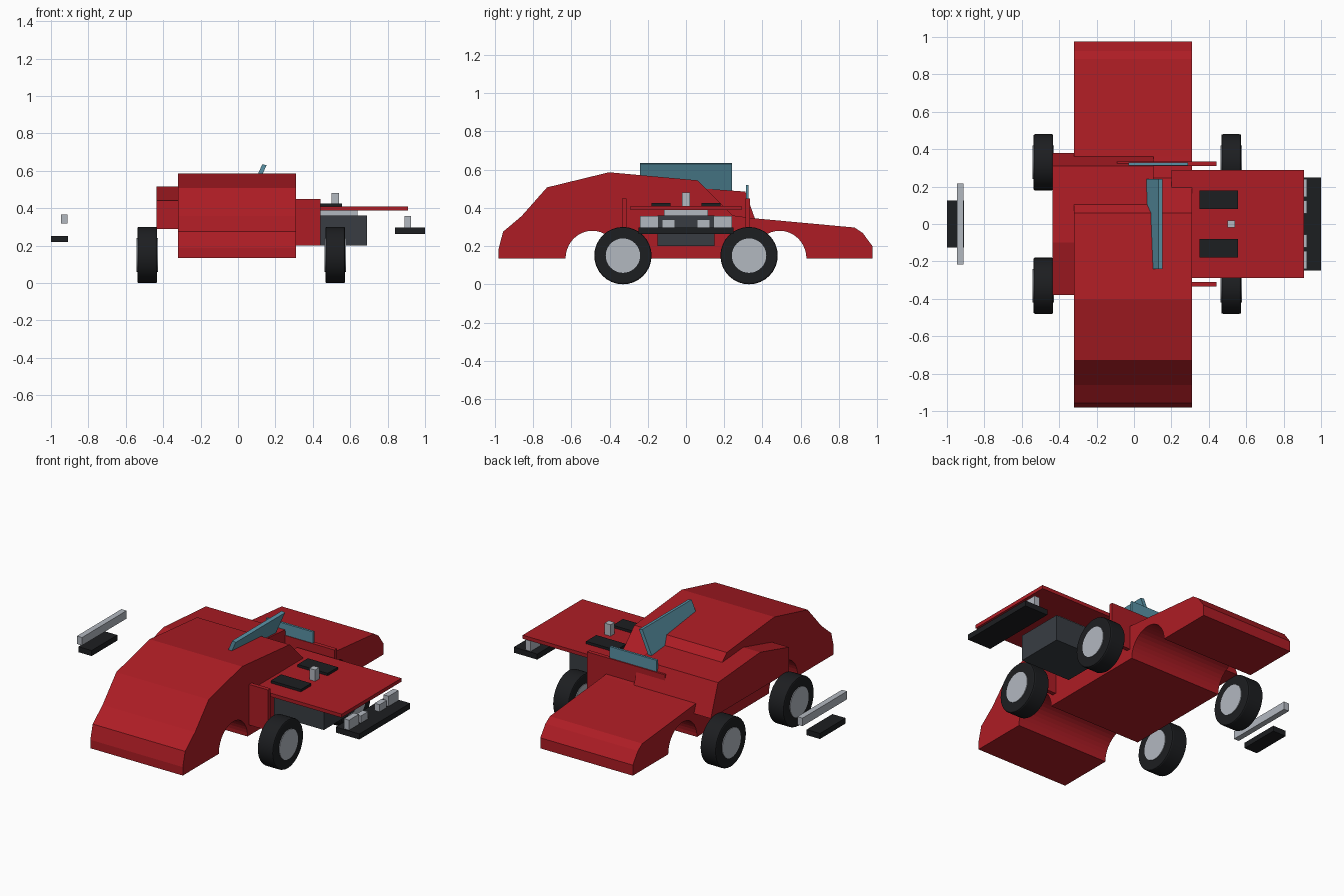
import bpy, bmesh, math
from mathutils import Matrix

if "Cube" in bpy.data.objects:
    bpy.data.objects.remove(bpy.data.objects["Cube"])


def material(name, rgb):
    m = bpy.data.materials.new(name)
    m.diffuse_color = (*rgb, 1)
    m.use_nodes = True
    m.node_tree.nodes["Principled BSDF"].inputs["Base Color"].default_value = m.diffuse_color
    return m


RED = material("red_paint", (0.42, 0.012, 0.018))
BLACK = material("black_rubber", (0.012, 0.013, 0.015))
DARK = material("dark_metal", (0.04, 0.046, 0.055))
SILVER = material("silver_metal", (0.45, 0.48, 0.53))
GLASS = material("blue_glass", (0.1, 0.29, 0.38))


def add(name, bm, mat):
    bmesh.ops.recalc_face_normals(bm, faces=bm.faces)
    me = bpy.data.meshes.new(name)
    bm.to_mesh(me)
    bm.free()
    me.materials.append(mat)
    ob = bpy.data.objects.new(name, me)
    bpy.context.collection.objects.link(ob)
    return ob


def box(name, x, y, z, mat):
    """Box from (min, max) ranges."""
    bm = bmesh.new()
    bmesh.ops.create_cube(bm, size=1)
    for v in bm.verts:
        v.co = [(r[0] + r[1]) / 2 + c * (r[1] - r[0]) for r, c in zip((x, y, z), v.co)]
    return add(name, bm, mat)


def extrude_x(name, profile, x0, x1, mat):
    """Extrude a (y, z) outline along x."""
    bm = bmesh.new()
    face = bm.faces.new([bm.verts.new((x0, y, z)) for y, z in profile])
    geom = bmesh.ops.extrude_face_region(bm, geom=[face])["geom"]
    bmesh.ops.translate(bm, vec=(x1 - x0, 0, 0),
                        verts=[g for g in geom if isinstance(g, bmesh.types.BMVert)])
    return add(name, bm, mat)


def disc(name, x, y, z, radius, width, mat, bevel=0.0):
    """Cylinder with its axis along x."""
    bm = bmesh.new()
    bmesh.ops.create_cone(bm, cap_ends=True, segments=32, radius1=radius, radius2=radius,
                          depth=width, matrix=Matrix.Translation((x, y, z)) @ Matrix.Rotation(math.pi / 2, 4, 'Y'))
    if bevel:
        rim = [e for e in bm.edges if any(len(f.verts) > 4 for f in e.link_faces)]
        bmesh.ops.bevel(bm, geom=rim, offset=bevel, segments=2, profile=0.5, affect='EDGES')
    ob = add(name, bm, mat)
    for p in ob.data.polygons:
        p.use_smooth = len(p.vertices) == 4 and abs(p.normal.x) < 0.2
    return ob


def arch(cy):
    """Wheel arch points from +y to -y."""
    return [(cy + 0.14 * math.cos(math.pi * i / 20), 0.135 + 0.145 * math.sin(math.pi * i / 20))
            for i in range(21)]


# Main body with two arches through it
body = [(-0.98, 0.135), (-0.98, 0.187), (-0.957, 0.275), (-0.86, 0.357), (-0.727, 0.507),
        (-0.403, 0.586), (0.06, 0.544), (0.245, 0.36), (0.36, 0.345), (0.882, 0.297),
        (0.925, 0.268), (0.975, 0.2), (0.975, 0.135)]
extrude_x("main_body", body + arch(0.49) + arch(-0.49), -0.32, 0.31, RED)

# Cabin block crossing the body
extrude_x("cabin", [(-0.38, 0.29), (-0.38, 0.44), (-0.1, 0.515), (0.31, 0.485), (0.38, 0.29)],
          -0.435, 0.103, RED)

# Windscreen, leaning towards +x
screen = box("windscreen", (-0.0125, 0.0125), (-0.24, 0.24), (0.45, 0.63), GLASS)
for v in screen.data.vertices:
    v.co.z += 0.005 if v.co.x < 0 and v.co.z > 0.5 else 0
    v.co.x += 0.14 - (0.63 - v.co.z) * 0.44

# Doors and side windows
for side, s in (("left", 1), ("right", -1)):
    def span(a, b):
        return tuple(sorted((s * a, s * b)))
    box(f"{side}_door", (-0.09, 0.44), span(0.31, 0.335), (0.2, 0.45), RED)
    box(f"{side}_window", (-0.03, 0.29), span(0.314, 0.328), (0.44, 0.52), GLASS)
    # Hood vents and lamps
    box(f"{side}_hood_vent", (0.35, 0.555), span(0.08, 0.18), (0.405, 0.425), BLACK)
    box(f"{side}_outer_lamp", (0.89, 0.925), span(0.145, 0.24), (0.29, 0.358), SILVER)
    box(f"{side}_inner_lamp", (0.89, 0.925), span(0.057, 0.125), (0.29, 0.34), SILVER)

# Hood plate and ornament
box("hood_plate", (0.2, 0.91), (-0.29, 0.29), (0.388, 0.41), RED)
box("hood_block", (0.5, 0.54), (-0.02, 0.02), (0.405, 0.48), SILVER)

# Engine
box("engine", (0.35, 0.69), (-0.15, 0.15), (0.2, 0.36), DARK)
box("engine_cover", (0.4, 0.64), (-0.115, 0.115), (0.355, 0.388), SILVER)

# Bumpers and rear bar
box("front_bumper", (0.84, 1.0), (-0.248, 0.248), (0.262, 0.296), BLACK)
box("rear_bumper", (-1.0, -0.91), (-0.125, 0.125), (0.218, 0.252), BLACK)
box("rear_bar", (-0.946, -0.911), (-0.217, 0.217), (0.318, 0.367), SILVER)

# Wheels
for xn, x in (("x_minus", -0.485), ("x_plus", 0.52)):
    for yn, y in (("y_minus", -0.33), ("y_plus", 0.33)):
        disc(f"tyre_{xn}_{yn}", x, y, 0.15, 0.15, 0.106, BLACK, 0.008)
        disc(f"hub_{xn}_{yn}", x, y, 0.15, 0.09, 0.114, SILVER)
